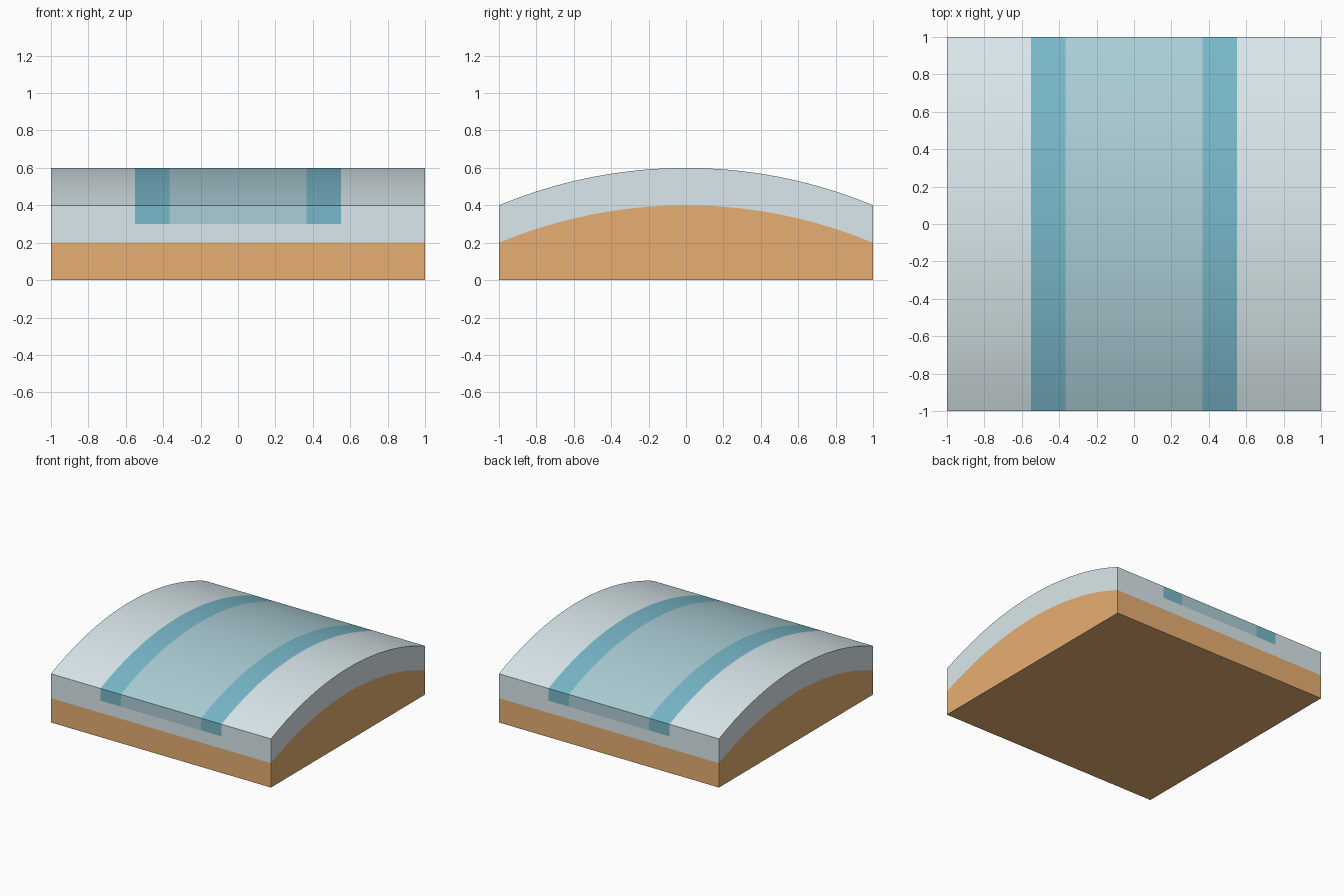
import bpy, bmesh, math

if "Cube" in bpy.data.objects:
    bpy.data.objects.remove(bpy.data.objects["Cube"])

SEGMENTS = 20
RADIUS = 2.6          # arc rising 0.2 over a half length of 1


def arch(y):
    return math.sqrt(RADIUS ** 2 - y ** 2) - (RADIUS - 0.2)


YS = [-1 + 2 * i / SEGMENTS for i in range(SEGMENTS + 1)]


def arched_part(name, color, cells):
    """Sweep cells (x0, x1, z0, z1, exposed faces) along the arch.
    Heights are at the ends; only exposed faces are made:
    t = top, b = flat bottom on the ground, l / r = outer sides."""
    bm = bmesh.new()

    def quad(*points):
        bm.faces.new([bm.verts.new(p) for p in points])

    for x0, x1, z0, z1, faces in cells:
        def low(y):
            return 0 if z0 == 0 else z0 + arch(y)

        def high(y):
            return z1 + arch(y)

        for a, b in zip(YS, YS[1:]):
            if 't' in faces:
                quad((x0, a, high(a)), (x1, a, high(a)), (x1, b, high(b)), (x0, b, high(b)))
            if 'b' in faces:
                quad((x0, a, 0), (x0, b, 0), (x1, b, 0), (x1, a, 0))
            if 'l' in faces:
                quad((x0, a, low(a)), (x0, a, high(a)), (x0, b, high(b)), (x0, b, low(b)))
            if 'r' in faces:
                quad((x1, a, low(a)), (x1, b, low(b)), (x1, b, high(b)), (x1, a, high(a)))
        # front and back ends
        quad((x0, -1, z0), (x1, -1, z0), (x1, -1, z1), (x0, -1, z1))
        quad((x0, 1, z0), (x0, 1, z1), (x1, 1, z1), (x1, 1, z0))

    bmesh.ops.remove_doubles(bm, verts=bm.verts, dist=1e-5)
    mesh = bpy.data.meshes.new(name)
    bm.to_mesh(mesh)
    bm.free()
    mat = bpy.data.materials.new(name + "_color")
    mat.diffuse_color = (*color, 1)
    mat.use_nodes = True
    mat.node_tree.nodes["Principled BSDF"].inputs["Base Color"].default_value = mat.diffuse_color
    mesh.materials.append(mat)
    obj = bpy.data.objects.new(name, mesh)
    bpy.context.collection.objects.link(obj)
    bpy.ops.object.select_all(action='DESELECT')
    obj.select_set(True)
    bpy.context.view_layer.objects.active = obj
    bpy.ops.object.shade_smooth_by_angle(angle=math.radians(30))


EDGE, INNER = 0.55, 0.365

# earth base
arched_part("earth_base", (0.81, 0.43, 0.17), [(-1, 1, 0, 0.2, "blr")])

# pale surface layer, recessed in the middle for the path
arched_part("surface_layer", (0.70, 0.81, 0.84), [
    (-1, -EDGE, 0.2, 0.4, "tl"),
    (-EDGE, EDGE, 0.2, 0.3, ""),
    (EDGE, 1, 0.2, 0.4, "tr"),
])

# path centre and its two border stripes, flush with the surface
arched_part("path_center", (0.41, 0.62, 0.67), [(-INNER, INNER, 0.3, 0.4, "t")])
arched_part("path_borders", (0.19, 0.48, 0.59), [
    (-EDGE, -INNER, 0.3, 0.4, "t"),
    (INNER, EDGE, 0.3, 0.4, "t"),
])
